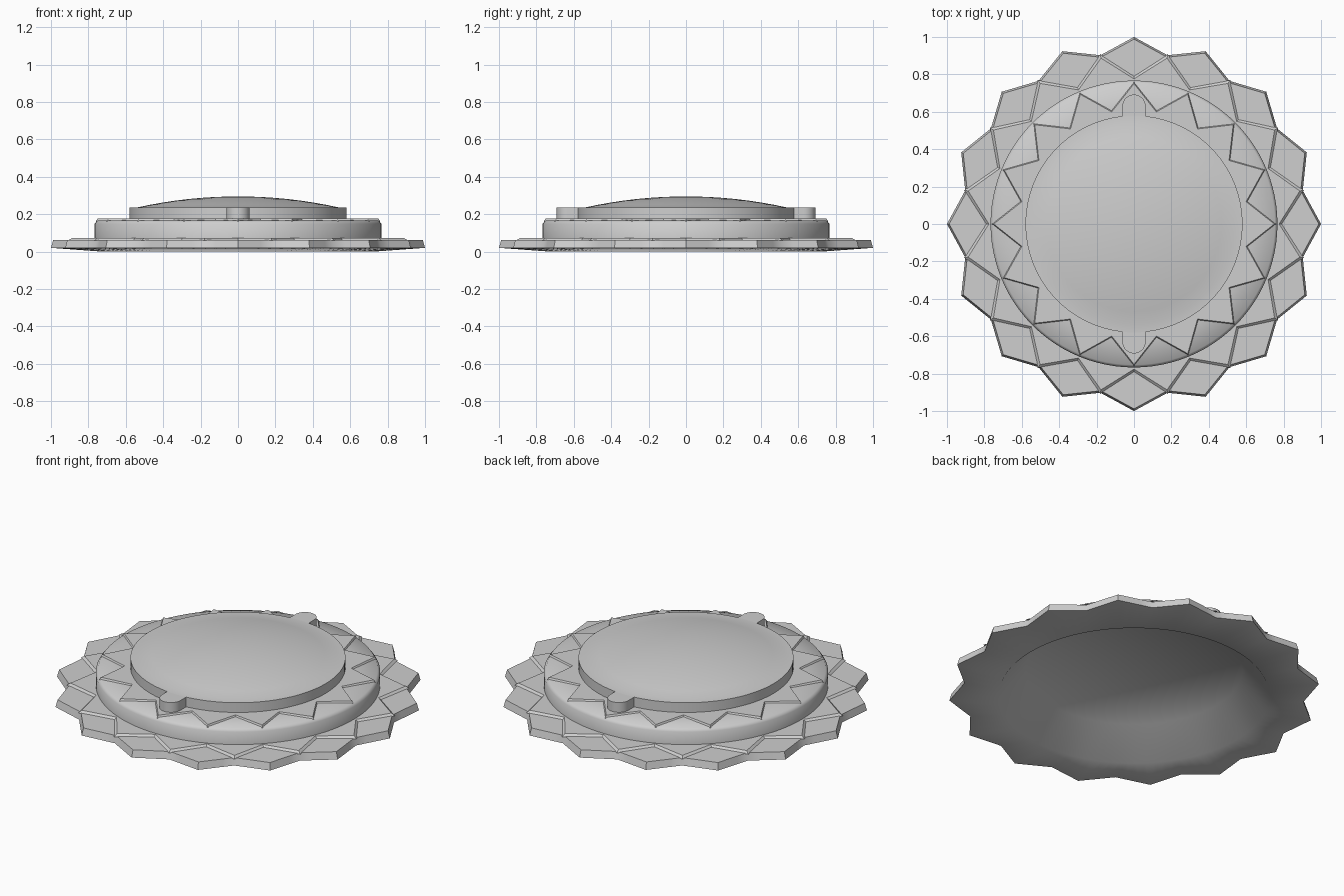
import bpy, bmesh
from math import sin, cos, pi

if "Cube" in bpy.data.objects:
    bpy.data.objects.remove(bpy.data.objects["Cube"], do_unlink=True)

grey = bpy.data.materials.new("plain_grey")
grey.use_nodes = True
colour = (0.62, 0.62, 0.62, 1)
grey.diffuse_color = colour
grey.node_tree.nodes["Principled BSDF"].inputs["Base Color"].default_value = colour

POINTS = 16   # petals per layer
STEPS = 3     # subdivisions of each star edge
SEGS = POINTS * 2 * STEPS


def outline(even, odd):
    """Star with alternating corner radii, or a true circle when they match."""
    result = []
    for i in range(SEGS):
        if even == odd:
            a = 2 * pi * i / SEGS
            result.append((even * cos(a), even * sin(a)))
            continue
        k, t = i // STEPS, (i % STEPS) / STEPS
        r0, r1 = (even, odd) if k % 2 == 0 else (odd, even)
        a0, a1 = k * pi / POINTS, (k + 1) * pi / POINTS
        result.append(((1 - t) * r0 * cos(a0) + t * r1 * cos(a1),
                       (1 - t) * r0 * sin(a0) + t * r1 * sin(a1)))
    return result


def finish(name, bm, angle):
    bmesh.ops.recalc_face_normals(bm, faces=bm.faces)
    mesh = bpy.data.meshes.new(name)
    bm.to_mesh(mesh)
    bm.free()
    mesh.materials.append(grey)
    obj = bpy.data.objects.new(name, mesh)
    bpy.context.collection.objects.link(obj)
    bpy.ops.object.select_all(action='DESELECT')
    obj.select_set(True)
    bpy.context.view_layer.objects.active = obj
    bpy.ops.object.shade_smooth_by_angle(angle=angle)


def loft(name, rings, angle=0.95):
    """Skin a stack of (even radius, odd radius, z) outlines, left open."""
    bm = bmesh.new()
    loops = [[bm.verts.new((x, y, z)) for x, y in outline(e, o)]
             for e, o, z in rings]
    for low, high in zip(loops, loops[1:]):
        for i in range(SEGS):
            j = (i + 1) % SEGS
            bm.faces.new((low[i], low[j], high[j], high[i]))
    bmesh.ops.remove_doubles(bm, verts=bm.verts, dist=0.0001)
    finish(name, bm, angle)


def circles(*profile):
    return [(r, r, z) for r, z in profile]


def cap(radius, base, height, steps=8):
    """Rings of a shallow dome, from its edge to its centre."""
    sphere = (radius ** 2 + height ** 2) / (2 * height)
    radii = [radius * (1 - i / steps) for i in range(steps + 1)]
    return circles(*((r, base + height - sphere + (sphere ** 2 - r ** 2) ** 0.5)
                     for r in radii))


# Outer petals, with a flat-floored hollow underside
loft("outer_petals",
     circles((0, 0.16), (0.585, 0.16), (0.73, 0))
     + [(1.0, 0.92, 0.02), (0.988, 0.909, 0.062)] + circles((0.74, 0.062)))

# Raised star between the outer petals
loft("lower_star", [(0.792, 0.926, 0.06), (0.776, 0.904, 0.073)]
     + circles((0.74, 0.073)), angle=0.4)

# Round middle tier with a soft shoulder
loft("middle_disc", circles((0.767, 0.055), (0.767, 0.148), (0.753, 0.166),
                            (0.60, 0.170), (0.55, 0.170)))

# Thin pointed star on the middle tier
loft("upper_star", [(0.76, 0.624, 0.162), (0.75, 0.611, 0.177)]
     + circles((0.56, 0.177)), angle=0.4)

# Domed top plate with a narrow flat rim
loft("domed_top", circles((0.58, 0.165), (0.58, 0.235))
     + cap(0.535, 0.237, 0.058))

# Rounded tabs at front and back
for name, side in (("front_tab", -1), ("back_tab", 1)):
    bm = bmesh.new()
    width = 0.062
    shape = [(width, 0.55)]
    shape += [(width * cos(pi * i / 16), 0.63 + width * sin(pi * i / 16))
              for i in range(17)]
    shape += [(-width, 0.55)]
    face = bm.faces.new([bm.verts.new((x, side * y, 0.165)) for x, y in shape])
    walls = bmesh.ops.extrude_face_region(bm, geom=[face], use_keep_orig=True)
    top = [v for v in walls["geom"] if isinstance(v, bmesh.types.BMVert)]
    bmesh.ops.translate(bm, verts=top, vec=(0, 0, 0.07))
    finish(name, bm, angle=0.5)
